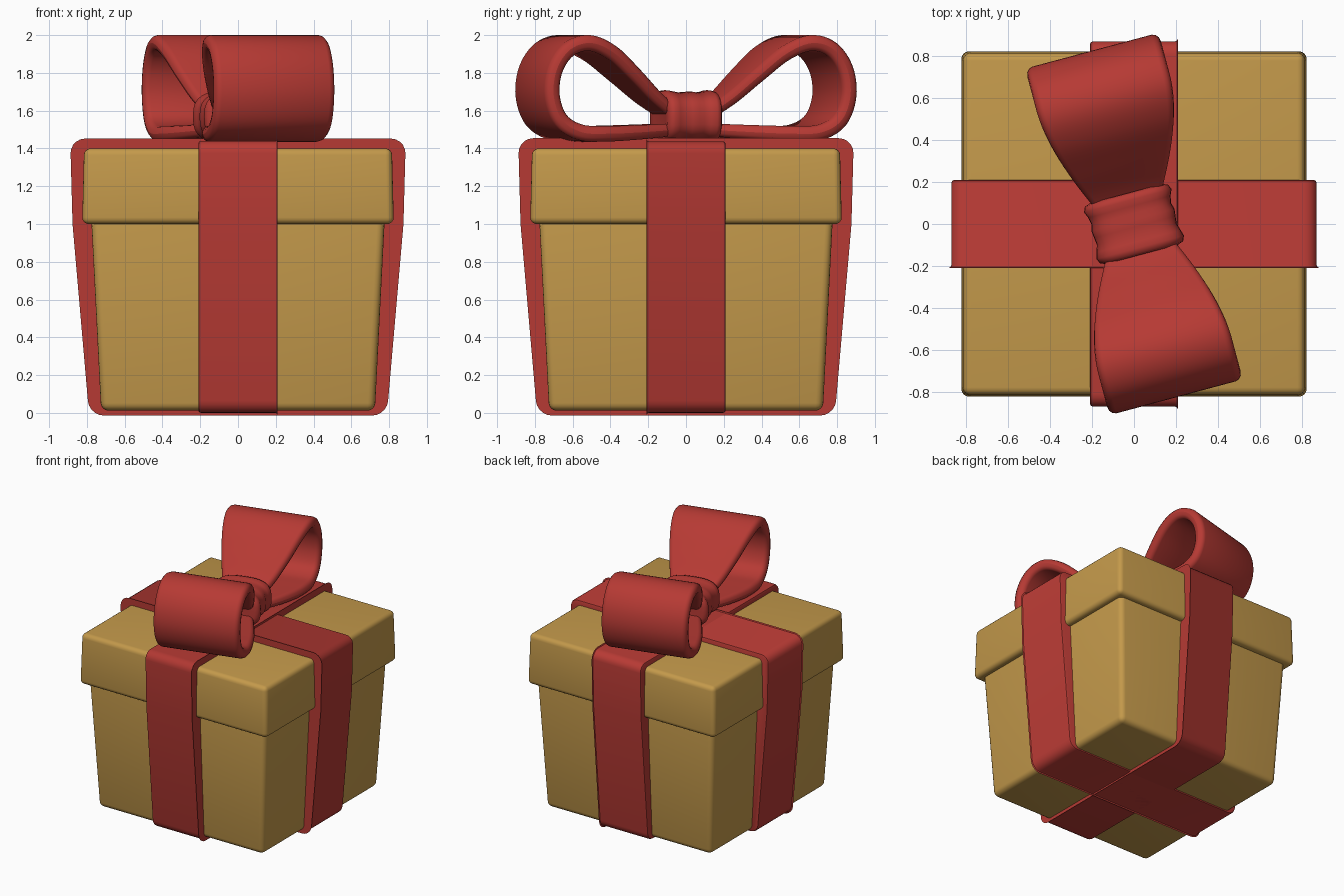
import bpy, bmesh, math
from mathutils import Vector

if "Cube" in bpy.data.objects:
    bpy.data.objects.remove(bpy.data.objects["Cube"])


def material(name, rgb):
    m = bpy.data.materials.new(name)
    m.diffuse_color = (*rgb, 1)
    m.use_nodes = True
    m.node_tree.nodes["Principled BSDF"].inputs["Base Color"].default_value = m.diffuse_color
    return m


GOLD = material("gold_paper", (0.55, 0.32, 0.07))
RED = material("red_ribbon", (0.47, 0.042, 0.034))


def finish(bm, name, mat, rot=0.0, angle=40):
    bmesh.ops.recalc_face_normals(bm, faces=bm.faces[:])
    me = bpy.data.meshes.new(name)
    bm.to_mesh(me)
    bm.free()
    me.materials.append(mat)
    ob = bpy.data.objects.new(name, me)
    bpy.context.collection.objects.link(ob)
    ob.rotation_euler.z = rot
    bpy.ops.object.select_all(action='DESELECT')
    ob.select_set(True)
    bpy.context.view_layer.objects.active = ob
    bpy.ops.object.shade_smooth_by_angle(angle=math.radians(angle))
    return ob


def tapered_box(name, z0, z1, half0, half1, bevel):
    bm = bmesh.new()
    bmesh.ops.create_cube(bm, size=2)
    for v in bm.verts:
        h = half1 if v.co.z > 0 else half0
        v.co = (v.co.x * h, v.co.y * h, z1 if v.co.z > 0 else z0)
    bmesh.ops.bevel(bm, geom=bm.edges[:], offset=bevel, segments=4,
                    profile=0.5, affect='EDGES')
    return finish(bm, name, GOLD)


def band(name, rot, lift):
    # wrapped ribbon: side outline extruded across its width
    right = [(0.775, 0), (0.862, 1.0), (0.874, 1.438 + lift)]
    outline = right + [(-x, z) for x, z in reversed(right)]
    bm = bmesh.new()
    rings = [[bm.verts.new((x, y, z)) for x, z in outline] for y in (-0.21, 0.21)]
    n = len(outline)
    for i in range(n):
        j = (i + 1) % n
        bm.faces.new((rings[0][i], rings[0][j], rings[1][j], rings[1][i]))
    bm.faces.new(rings[0])
    bm.faces.new(rings[1])
    corners = [e for e in bm.edges if abs(e.verts[0].co.y - e.verts[1].co.y) > 0.1
               and abs(e.verts[0].co.z - 1.0) > 0.1]
    bmesh.ops.bevel(bm, geom=corners, offset=0.065, segments=5, profile=0.5,
                    affect='EDGES')
    rims = [e for e in bm.edges if abs(e.verts[0].co.y - e.verts[1].co.y) < 0.01]
    bmesh.ops.bevel(bm, geom=rims, offset=0.014, segments=2, profile=0.5,
                    affect='EDGES')
    return finish(bm, name, RED, rot)


def skin(bm, rings):
    # joins closed rings of points into a capped tube
    vs = [[bm.verts.new(p) for p in r] for r in rings]
    n = len(vs[0])
    for a, b in zip(vs, vs[1:]):
        for i in range(n):
            j = (i + 1) % n
            bm.faces.new((a[i], a[j], b[j], b[i]))
    bm.faces.new(vs[0])
    bm.faces.new(vs[-1])


def spline(pts, steps):
    # Catmull-Rom samples through the points
    P = [Vector(p) for p in pts]
    P = [2 * P[0] - P[1]] + P + [2 * P[-1] - P[-2]]
    out = []
    for i in range(1, len(P) - 2):
        a, b, c, d = P[i - 1:i + 3]
        for k in range(steps):
            t = k / steps
            out.append(0.5 * (2 * b + (c - a) * t + (2 * a - 5 * b + 4 * c - d) * t * t
                              + (3 * b - a - 3 * c + d) * t ** 3))
    return out + [P[-2]]


def bow_loop(name, rot):
    path = spline([(0, 1.50), (0.15, 1.495), (0.32, 1.485), (0.5, 1.478), (0.65, 1.485),
                   (0.76, 1.55), (0.808, 1.68), (0.79, 1.82), (0.715, 1.925),
                   (0.6, 1.958), (0.47, 1.905), (0.33, 1.785), (0.2, 1.665),
                   (0.08, 1.58), (0, 1.55)], 6)
    rings = []
    for i, p in enumerate(path):
        t = (path[min(i + 1, len(path) - 1)] - path[max(i - 1, 0)]).normalized()
        nrm = Vector((-t.y, t.x))
        f = min(max((p.x - 0.05) / 0.6, 0), 1)
        f = f * (1.5 - 0.5 * f * f)              # ribbon widens away from the knot
        w, shift = 0.13 + 0.2 * f, 0.02 * f
        th = 0.032 + 0.01 * f
        ring = []
        for sx, sn, a0 in ((1, 1, 0), (-1, 1, 90), (-1, -1, 180), (1, -1, 270)):
            for k in range(4):                   # rounded ribbon edges
                a = math.radians(a0 + 30 * k)
                u = shift + sx * (w - 0.035) + 0.035 * math.cos(a)
                q = p + nrm * (th * math.sin(a))
                ring.append((u, q.x, q.y))
        rings.append(ring)
    bm = bmesh.new()
    skin(bm, rings)
    return finish(bm, name, RED, rot, 60)


def knot(name, rot):
    # creased wrap around the middle of the bow
    prof = [(-0.145, 0.6), (-0.15, 0.84), (-0.14, 0.97), (-0.115, 1.02), (-0.085, 0.98),
            (-0.05, 0.93), (-0.015, 0.95), (0.02, 0.97), (0.05, 0.93), (0.085, 0.96),
            (0.115, 1.02), (0.14, 0.97), (0.15, 0.84), (0.145, 0.6)]
    rings = []
    for s, k in prof:
        ring = []
        for i in range(32):
            a = math.tau * i / 32
            c, d = math.cos(a), math.sin(a)
            u = math.copysign(abs(c) ** 0.7, c) * 0.212 * k
            z = math.copysign(abs(d) ** 0.7, d) * 0.138 * k
            ring.append((u, s, 1.568 + z))
        rings.append(ring)
    bm = bmesh.new()
    skin(bm, rings)
    return finish(bm, name, RED, rot, 60)


# box and lid
tapered_box("box_body", 0.012, 1.05, 0.725, 0.778, 0.04)
tapered_box("box_lid", 1.0, 1.4, 0.825, 0.815, 0.035)

# crossed ribbons around the box
band("ribbon_side_to_side", 0, 0)
band("ribbon_front_to_back", math.pi / 2, 0.002)

# bow, turned slightly
TURN = math.radians(15)
bow_loop("bow_loop_back", TURN)
bow_loop("bow_loop_front", TURN + math.pi)
knot("bow_knot", TURN)
